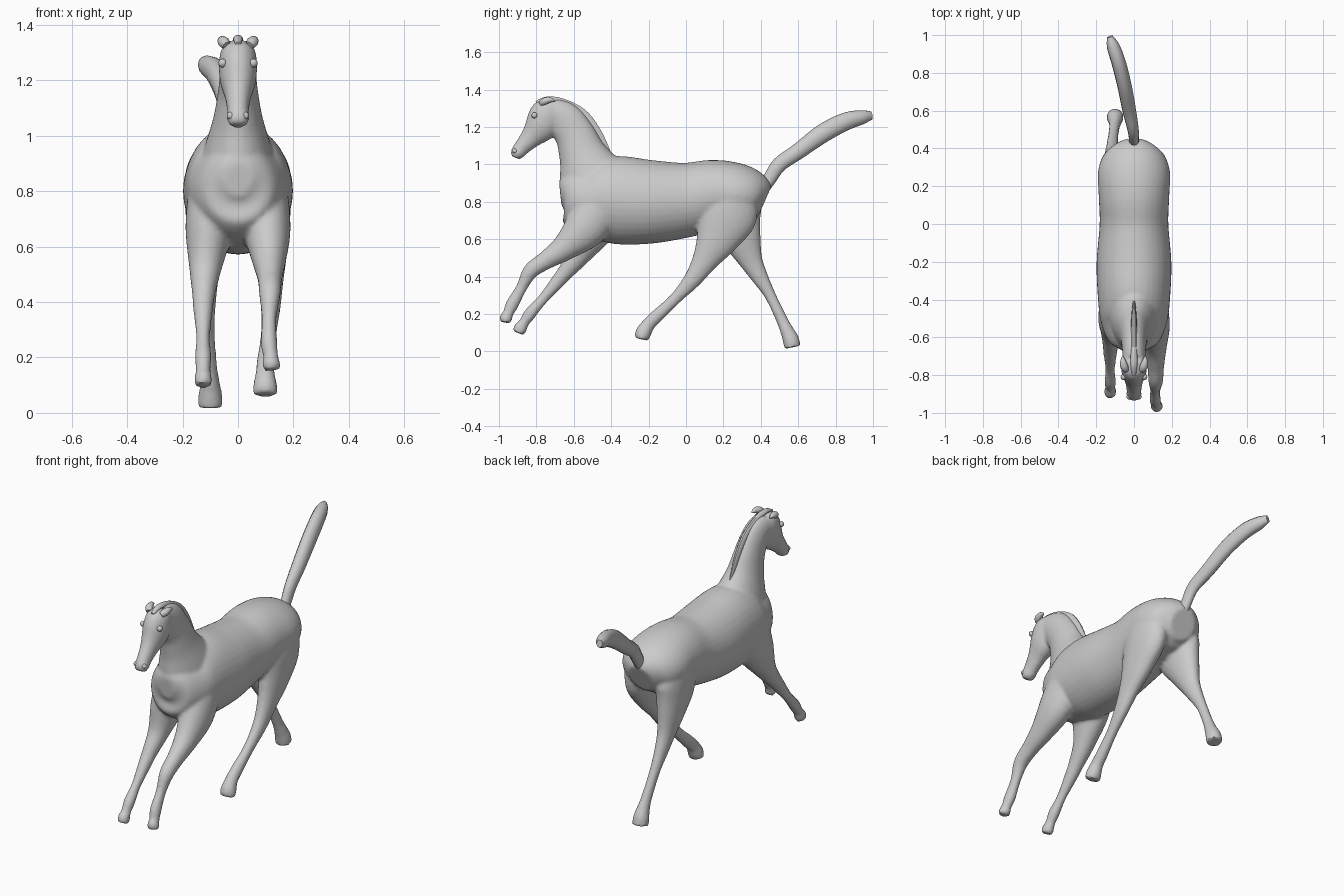
import bpy, bmesh, math
from mathutils import Vector


def catmull(a, b, c, d, t):
    return [0.5 * (2 * q + (r - p) * t + (2 * p - 5 * q + 4 * r - s) * t * t
                   + (3 * q - p - 3 * r + s) * t ** 3) for p, q, r, s in zip(a, b, c, d)]


def loft(name, stations, sides=24, steps=5):
    """Stations are (x, y, z, half width, half depth); rings lie across the path."""
    rows = []
    n = len(stations)
    for i in range(n - 1):
        a, d = stations[max(i - 1, 0)], stations[min(i + 2, n - 1)]
        rows += [catmull(a, stations[i], stations[i + 1], d, k / steps) for k in range(steps)]
    rows.append(stations[-1])
    bm = bmesh.new()
    rings = []
    for i, row in enumerate(rows):
        p = Vector(row[:3])
        t = (Vector(rows[min(i + 1, len(rows) - 1)][:3]) - Vector(rows[max(i - 1, 0)][:3])).normalized()
        u = Vector((1, 0, 0))
        u = (u - t * u.dot(t)).normalized()
        v = t.cross(u)
        rings.append([bm.verts.new(p + u * row[3] * math.cos(2 * math.pi * j / sides)
                                   + v * row[4] * math.sin(2 * math.pi * j / sides))
                      for j in range(sides)])
    for r, s in zip(rings, rings[1:]):
        for j in range(sides):
            k = (j + 1) % sides
            bm.faces.new((r[j], r[k], s[k], s[j]))
    bm.faces.new(rings[0][::-1])
    bm.faces.new(rings[-1])
    bmesh.ops.recalc_face_normals(bm, faces=bm.faces)
    mesh = bpy.data.meshes.new(name)
    bm.to_mesh(mesh)
    bm.free()
    obj = bpy.data.objects.new(name, mesh)
    bpy.context.collection.objects.link(obj)
    return obj


def select(objs):
    bpy.ops.object.select_all(action='DESELECT')
    for o in objs:
        o.select_set(True)
    bpy.context.view_layer.objects.active = objs[0]


# Torso: chest to rump
body = [loft("horse_body", [
    (0, -.672, .84, .05, .06), (0, -.63, .84, .125, .14), (0, -.52, .81, .175, .20),
    (0, -.38, .81, .192, .235), (0, -.20, .80, .198, .225), (0, 0, .81, .182, .20),
    (0, .15, .84, .187, .185), (0, .28, .84, .19, .165), (0, .37, .82, .155, .135),
    (0, .42, .80, .08, .09)], 36)]

# Neck, arching up to the poll
body.append(loft("neck", [
    (0, -.47, .86, .15, .19), (0, -.515, .96, .12, .17), (0, -.555, 1.06, .09, .128),
    (0, -.595, 1.16, .072, .108), (0, -.655, 1.24, .064, .10), (0, -.73, 1.285, .06, .075)]))

# Head: poll, cheeks, muzzle
body.append(loft("head", [
    (0, -.715, 1.335, .045, .03), (0, -.735, 1.29, .066, .085), (0, -.772, 1.21, .067, .09),
    (0, -.832, 1.14, .047, .058), (0, -.88, 1.088, .039, .043), (0, -.902, 1.058, .04, .038),
    (0, -.912, 1.036, .028, .024)]))

# Shoulder and fore legs, the +x one reaching further
body.append(loft("fore_leg_a", [
    (.09, -.45, .80, .09, .13), (.105, -.54, .66, .085, .115), (.112, -.65, .555, .062, .072),
    (.115, -.75, .487, .045, .05), (.115, -.83, .43, .039, .042), (.112, -.88, .34, .027, .03),
    (.112, -.93, .25, .03, .035), (.118, -.95, .205, .027, .028), (.12, -.962, .18, .032, .035),
    (.122, -.968, .155, .03, .028)]))
body.append(loft("fore_leg_b", [
    (-.09, -.44, .80, .09, .13), (-.105, -.50, .66, .085, .12), (-.118, -.57, .52, .058, .065),
    (-.124, -.64, .43, .042, .045), (-.126, -.685, .375, .036, .038), (-.126, -.77, .275, .025, .028),
    (-.126, -.835, .20, .03, .033), (-.126, -.865, .155, .026, .028), (-.126, -.885, .125, .032, .036),
    (-.126, -.897, .098, .03, .03)]))

# Hind legs: +x swung forward, -x pushing back
body.append(loft("hind_leg_a", [
    (.10, .25, .86, .085, .13), (.108, .22, .73, .082, .16), (.115, .165, .60, .065, .115),
    (.118, .10, .485, .047, .07), (.118, .035, .385, .036, .048), (.11, -.06, .28, .028, .032),
    (.10, -.16, .185, .032, .036), (.098, -.20, .145, .034, .036), (.098, -.228, .10, .043, .043),
    (.098, -.238, .065, .044, .036)]))
body.append(loft("hind_leg_b", [
    (-.10, .25, .86, .085, .13), (-.108, .255, .73, .082, .15), (-.113, .30, .60, .065, .105),
    (-.115, .345, .49, .046, .066), (-.115, .39, .405, .036, .047), (-.112, .45, .30, .028, .031),
    (-.104, .51, .175, .028, .031), (-.10, .54, .11, .034, .037), (-.10, .56, .065, .043, .044),
    (-.10, .57, .022, .045, .044)]))

# Fuse into one skin
select(body)
bpy.ops.object.join()
skin = bpy.context.object
remesh = skin.modifiers.new("fuse", 'REMESH')
remesh.mode = 'VOXEL'
remesh.voxel_size = 0.01
smooth = skin.modifiers.new("soften", 'SMOOTH')
smooth.factor = 0.5
smooth.iterations = 5
for m in ("fuse", "soften"):
    bpy.ops.object.modifier_apply(modifier=m)

# Tail streaming back
parts = [skin, loft("tail", [
    (0, .395, .85, .032, .035), (0, .445, .92, .027, .036), (-.005, .50, 1.0, .03, .04),
    (-.025, .60, 1.07, .036, .043), (-.05, .73, 1.165, .038, .05), (-.08, .85, 1.228, .038, .048),
    (-.11, .94, 1.252, .034, .038), (-.128, .992, 1.262, .016, .022)], 12)]

# Mane crest
parts.append(loft("mane", [
    (0, -.41, 1.05, .006, .015), (0, -.475, 1.17, .013, .025), (0, -.55, 1.27, .016, .025),
    (0, -.65, 1.33, .016, .02), (0, -.74, 1.35, .018, .014), (0, -.80, 1.33, .01, .01)], 10))

# Ears, eyes and nostrils on both sides
for side, s in (("left", 1), ("right", -1)):
    parts.append(loft("ear_" + side, [
        (s * .04, -.775, 1.325, .016, .016), (s * .052, -.755, 1.338, .021, .02),
        (s * .058, -.725, 1.345, .015, .014), (s * .06, -.70, 1.34, .003, .003)], 10))
    for name, loc, r in (("eye_", (s * .055, -.81, 1.262), .016),
                         ("nostril_", (s * .026, -.915, 1.072), .014)):
        bpy.ops.mesh.primitive_uv_sphere_add(segments=12, ring_count=8, radius=r, location=loc)
        bpy.context.object.name = name + side
        parts.append(bpy.context.object)

select(parts)
bpy.ops.object.shade_smooth_by_angle(angle=math.radians(40))
